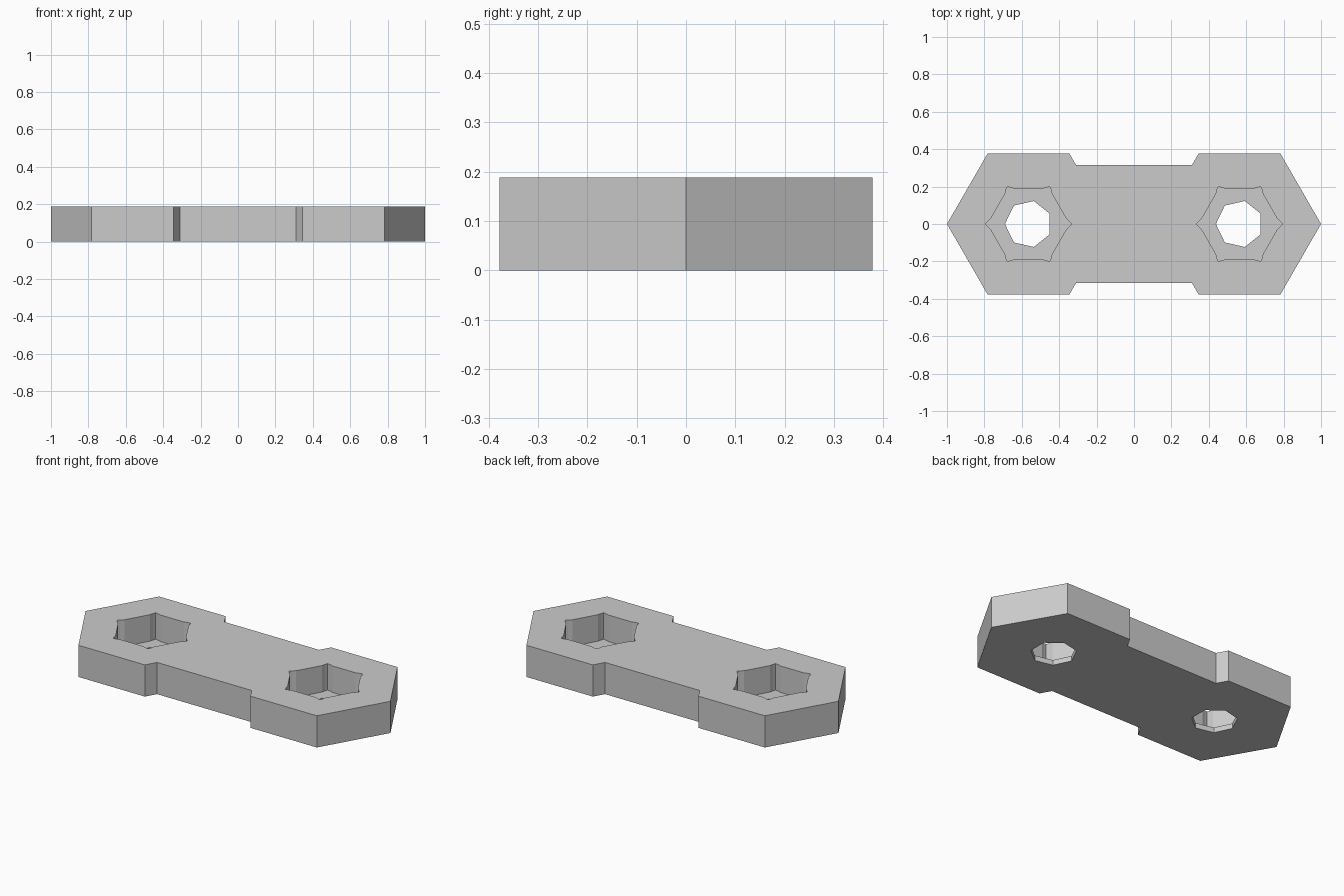
import bpy, bmesh
from math import cos, sin, pi, radians

if "Cube" in bpy.data.objects:
    bpy.data.objects.remove(bpy.data.objects["Cube"], do_unlink=True)

HEIGHT = 0.188
FLOOR = 0.031
CENTRE = 0.564

grey = bpy.data.materials.new("light grey")
grey.use_nodes = True
colour = (0.6, 0.6, 0.6, 1)
grey.diffuse_color = colour
grey.node_tree.nodes["Principled BSDF"].inputs["Base Color"].default_value = colour


def prism(name, outline, z0, z1):
    """Extrude a flat outline between two heights."""
    bm = bmesh.new()
    face = bm.faces.new([bm.verts.new((x, y, z0)) for x, y in outline])
    result = bmesh.ops.extrude_face_region(bm, geom=[face])
    top = [v for v in result["geom"] if isinstance(v, bmesh.types.BMVert)]
    bmesh.ops.translate(bm, verts=top, vec=(0, 0, z1 - z0))
    bmesh.ops.recalc_face_normals(bm, faces=bm.faces)
    mesh = bpy.data.meshes.new(name)
    bm.to_mesh(mesh)
    bm.free()
    mesh.materials.append(grey)
    obj = bpy.data.objects.new(name, mesh)
    bpy.context.collection.objects.link(obj)
    return obj


def ring(cx, points):
    """Turn (radius, degrees) pairs into an outline around (cx, 0)."""
    return [(cx + r * cos(radians(a)), r * sin(radians(a))) for r, a in points]


# Link body: two hexagonal ends joined by a slightly narrower bar
quarter = [(1, 0), (0.782, 0.378), (0.346, 0.378), (0.31, 0.315)]
half = quarter + [(-x, y) for x, y in reversed(quarter)]
outline = half + [(x, -y) for x, y in reversed(half[1:-1])]
body = prism("link_body", outline, 0, HEIGHT)

# Hexagonal nut pocket with relieved corners, and seven-sided bolt hole
pocket = [p for k in range(6) for p in
          ((0.204, 60 * k - 8), (0.219, 60 * k - 3.5), (0.23, 60 * k),
           (0.219, 60 * k + 3.5), (0.204, 60 * k + 8))]
hole = [(0.126, 180 + 360 * k / 7) for k in range(7)]

cutters = []
for side, cx in (("right", -CENTRE), ("left", CENTRE)):
    cutters.append(prism(side + "_pocket_cutter", ring(cx, pocket), FLOOR, HEIGHT + 0.1))
    cutters.append(prism(side + "_hole_cutter", ring(cx, hole), -0.1, FLOOR + 0.05))

for cutter in cutters:
    cutter.hide_render = True
    mod = body.modifiers.new(cutter.name, "BOOLEAN")
    mod.operation = "DIFFERENCE"
    mod.solver = "EXACT"
    mod.object = cutter

# Bake the cuts and drop the cutters
bpy.context.view_layer.update()
evaluated = body.evaluated_get(bpy.context.evaluated_depsgraph_get())
baked = bpy.data.meshes.new_from_object(evaluated)
body.modifiers.clear()
body.data = baked
for cutter in cutters:
    bpy.data.objects.remove(cutter, do_unlink=True)
